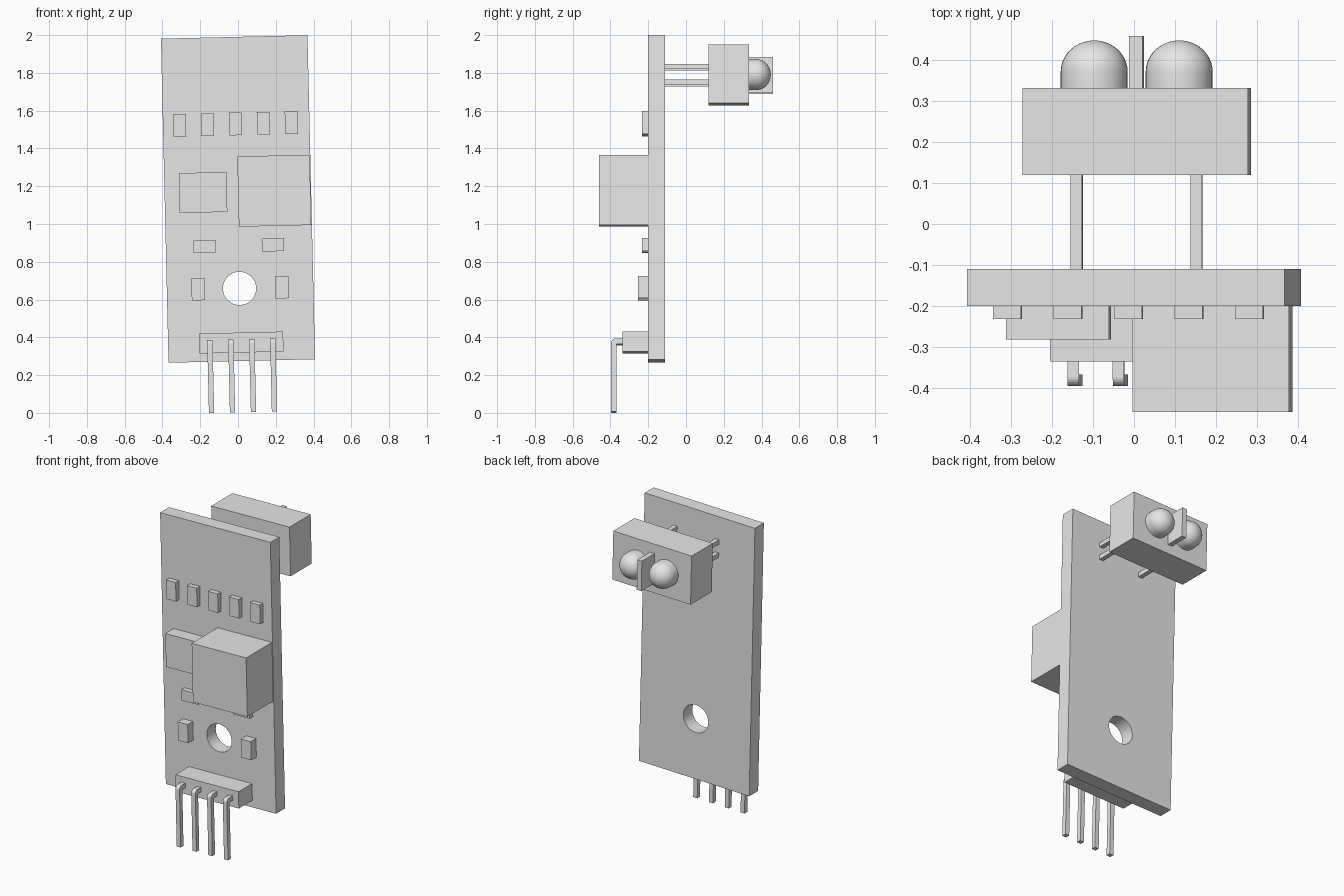
import bpy, bmesh, math
from mathutils import Matrix, Vector

cube = bpy.data.objects.get("Cube")
if cube:
    bpy.data.objects.remove(cube, do_unlink=True)

# One plain grey for the whole module
grey = bpy.data.materials.new("plain_grey")
grey.use_nodes = True
grey.diffuse_color = (0.8, 0.8, 0.8, 1)
grey.node_tree.nodes["Principled BSDF"].inputs["Base Color"].default_value = (0.8, 0.8, 0.8, 1)

# The module leans slightly sideways about the board centre
PIVOT = Vector((0, 0, 1.1325))
LEAN = Matrix.Translation(PIVOT) @ Matrix.Rotation(-0.0235, 4, 'Y') @ Matrix.Translation(-PIVOT)
FRONT, BACK = -0.2, -0.11      # board faces


def finish(name, bm, smooth=False):
    bmesh.ops.recalc_face_normals(bm, faces=bm.faces)
    mesh = bpy.data.meshes.new(name)
    bm.to_mesh(mesh)
    bm.free()
    mesh.materials.append(grey)
    obj = bpy.data.objects.new(name, mesh)
    bpy.context.collection.objects.link(obj)
    obj.matrix_world = LEAN
    if smooth:
        smooth_by_angle(obj)
    return obj


def activate(obj):
    bpy.ops.object.select_all(action='DESELECT')
    obj.select_set(True)
    bpy.context.view_layer.objects.active = obj


def smooth_by_angle(obj):
    activate(obj)
    bpy.ops.object.shade_smooth_by_angle(angle=math.radians(35))


def box(name, x, z, width, height, y0, y1):
    bm = bmesh.new()
    place = Matrix.Translation((x, (y0 + y1) / 2, z)) @ Matrix.Diagonal((width, y1 - y0, height, 1))
    bmesh.ops.create_cube(bm, size=1, matrix=place)
    return finish(name, bm)


def bent_pin(name, x, width):
    # Side profile with a rounded elbow, extruded sideways
    y, top, low, t, r = -0.396, 0.389, 0.004, 0.028, 0.022
    pts = [(-0.333, top)]
    for i in range(6):
        a = math.pi / 2 * (1 + i / 5)
        pts.append((y + r + r * math.cos(a), top - r + r * math.sin(a)))
    pts += [(y, low), (y + t, low), (y + t, top - t), (-0.333, top - t)]
    bm = bmesh.new()
    face = bm.faces.new([bm.verts.new((x - width / 2, py, pz)) for py, pz in pts])
    new = bmesh.ops.extrude_face_region(bm, geom=[face])["geom"]
    bmesh.ops.translate(bm, vec=(width, 0, 0), verts=[v for v in new if isinstance(v, bmesh.types.BMVert)])
    return finish(name, bm)


def dome(name, x, z, radius, y0, y1, tip):
    # Straight collar, then a rounded cap, spun about the y axis
    pts = [(0, y0), (radius, y0)]
    for i in range(11):
        a = math.pi / 2 * i / 10
        pts.append((radius * math.cos(a), y1 + (tip - y1) * math.sin(a)))
    bm = bmesh.new()
    vs = [bm.verts.new((x + r, y, z)) for r, y in pts]
    edges = [bm.edges.new(pair) for pair in zip(vs, vs[1:])]
    bmesh.ops.spin(bm, geom=vs + edges, cent=(x, 0, z), axis=(0, 1, 0),
                   angle=2 * math.pi, steps=32)
    bmesh.ops.remove_doubles(bm, verts=bm.verts, dist=1e-4)
    return finish(name, bm, smooth=True)


# Circuit board with a round mounting hole
board = box("circuit_board", 0, 1.1325, 0.776, 1.716, FRONT, BACK)
bm = bmesh.new()
bmesh.ops.create_cone(bm, cap_ends=True, segments=32, radius1=0.088, radius2=0.088, depth=0.4,
                      matrix=Matrix.Translation((-0.003, -0.155, 0.659)) @ Matrix.Rotation(math.pi / 2, 4, 'X'))
cutter = finish("hole_cutter", bm)
cutter.hide_render = True
cut = board.modifiers.new("mounting_hole", 'BOOLEAN')
cut.operation, cut.solver, cut.object = 'DIFFERENCE', 'EXACT', cutter
activate(board)
bpy.ops.object.modifier_apply(modifier=cut.name)
bpy.data.objects.remove(cutter, do_unlink=True)
smooth_by_angle(board)

# Row of small resistors
for i in range(5):
    box(f"row_resistor_{i + 1}", -0.004 + (i - 2) * 0.148, 1.53, 0.068, 0.12, -0.232, FRONT)

# Chip and adjuster block
box("chip", -0.184, 1.171, 0.252, 0.211, -0.283, FRONT)
box("adjuster_block", 0.193, 1.1715, 0.383, 0.372, -0.46, FRONT)

# Paired parts around the hole
for side, s in (("left", 1), ("right", -1)):
    box(f"{side}_flat_resistor", s * 0.181 - 0.002, 0.885, 0.117, 0.068, -0.232, FRONT)
    box(f"{side}_indicator", s * 0.222, 0.66, 0.07, 0.118, -0.253, FRONT)

# Pin header
for i in range(4):
    x = (i - 1.5) * 0.111
    box(f"header_block_{i + 1}", x, 0.372, 0.111, 0.106, -0.336, FRONT)
    bent_pin(f"header_pin_{i + 1}", x, 0.028)

# Sensor on the back: legs, body, lenses and divider
SX, SZ = 0.022, 1.788
box("sensor_body", SX, SZ, 0.551, 0.311, 0.12, 0.333)
box("lens_divider", SX, SZ, 0.032, 0.192, 0.333, 0.46)
for side, s in (("left", 1), ("right", -1)):
    dome(f"{side}_lens", SX + s * 0.104, SZ, 0.082, 0.333, 0.372, 0.449)
    for level, k in (("upper", 1), ("lower", -1)):
        box(f"{side}_{level}_leg", SX + s * 0.147, SZ + k * 0.042, 0.028, 0.028, BACK, 0.12)
